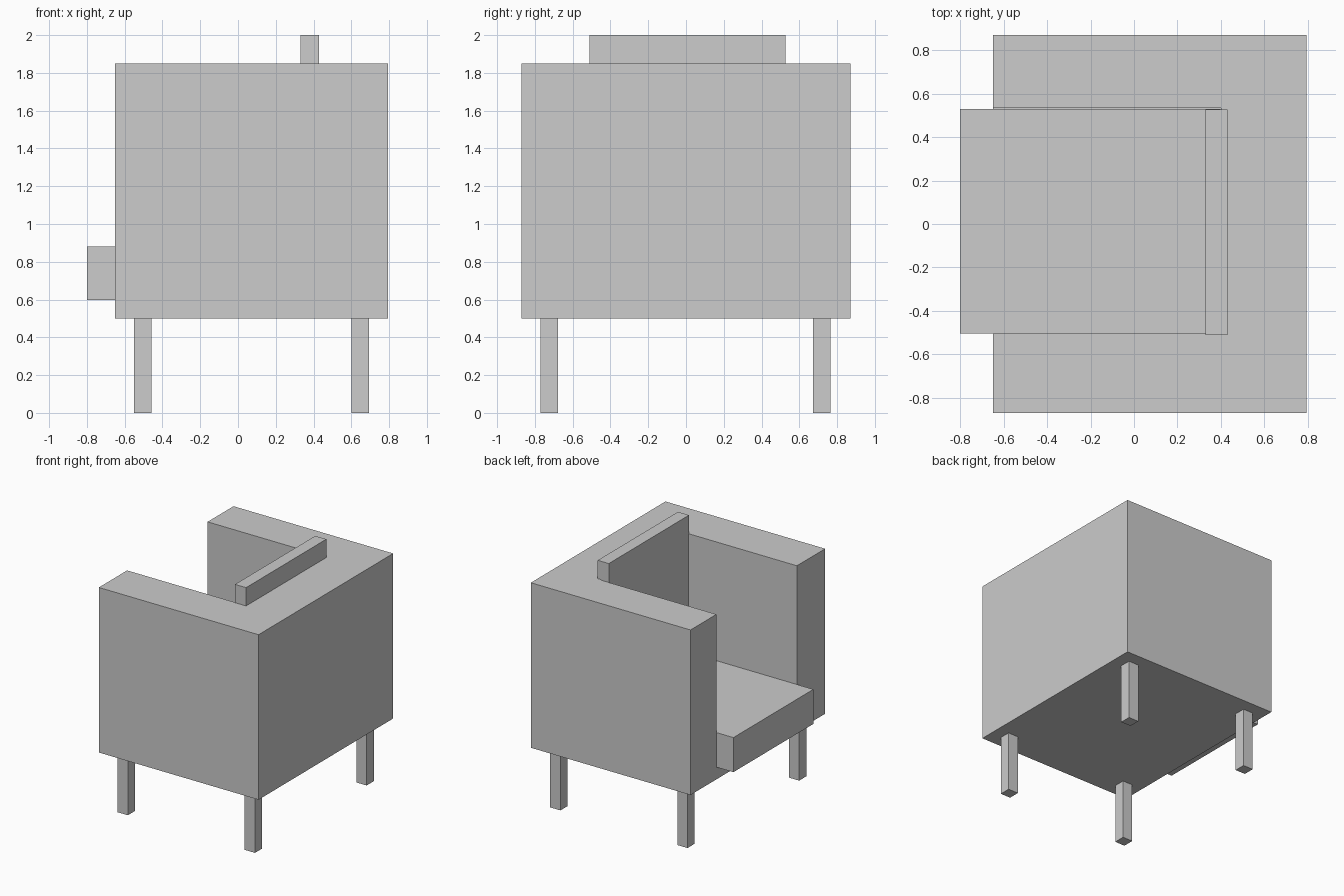
import bpy

if "Cube" in bpy.data.objects:
    bpy.data.objects.remove(bpy.data.objects["Cube"])

# Single flat upholstery colour
grey = bpy.data.materials.new("light_grey")
grey.diffuse_color = (0.604, 0.604, 0.604, 1.0)
grey.use_nodes = True
grey.node_tree.nodes["Principled BSDF"].inputs["Base Color"].default_value = grey.diffuse_color


def box(name, x, y, z):
    """Axis-aligned box from its (min, max) extents."""
    bpy.ops.mesh.primitive_cube_add(size=1)
    ob = bpy.context.object
    ob.name = name
    ob.location = [(a + b) / 2 for a, b in (x, y, z)]
    ob.scale = [b - a for a, b in (x, y, z)]
    bpy.ops.object.transform_apply(location=True, rotation=True, scale=True)
    ob.data.materials.append(grey)
    return ob


# Boxy shell with arms and back, hollowed from the open side and the top
shell = box("armchair_shell", (-0.65, 0.795), (-0.87, 0.87), (0.5, 1.85))
cutter = box("seat_opening_cutter", (-0.9, 0.40), (-0.505, 0.535), (0.595, 2.1))
cutter.hide_render = True
cut = shell.modifiers.new("seat_opening", "BOOLEAN")
cut.operation = "DIFFERENCE"
cut.solver = "EXACT"
cut.object = cutter
bpy.context.view_layer.objects.active = shell
bpy.ops.object.modifier_apply(modifier=cut.name)
bpy.data.objects.remove(cutter, do_unlink=True)

# Cushions
box("seat_cushion", (-0.80, 0.398), (-0.503, 0.53), (0.597, 0.88))
box("back_cushion", (0.33, 0.43), (-0.51, 0.527), (0.87, 2.0))

# Four square legs
for x_name, x in (("front", (-0.55, -0.458)), ("rear", (0.60, 0.693))):
    for y_name, y in (("right", (-0.77, -0.677)), ("left", (0.673, 0.766))):
        box(f"{x_name}_{y_name}_leg", x, y, (0.0, 0.51))
